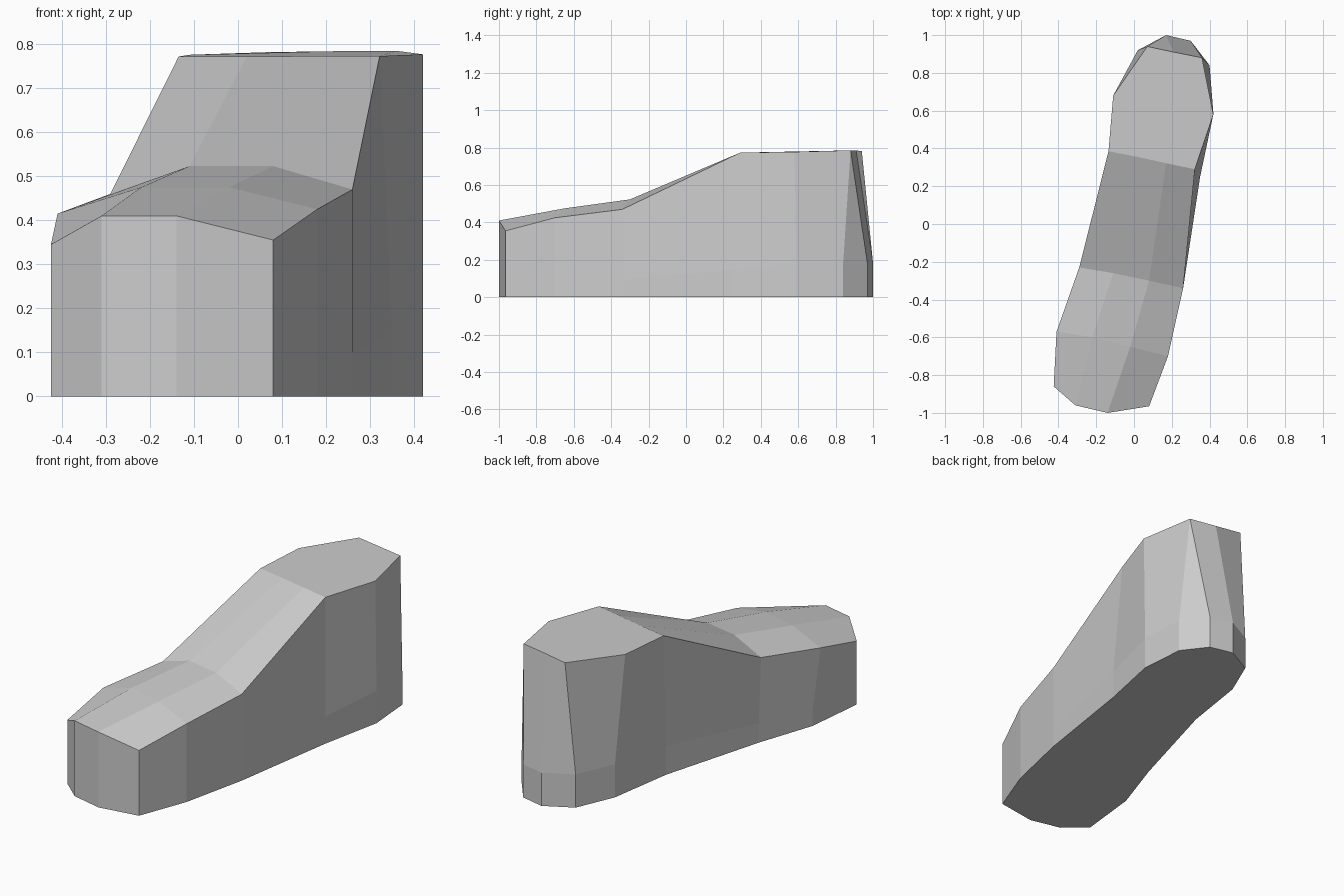
import bpy, bmesh

if "Cube" in bpy.data.objects:
    bpy.data.objects.remove(bpy.data.objects["Cube"])

# Sole outline, counter-clockwise from the toe's left corner
SOLE = [(-.425, -.86), (-.31, -.96), (-.14, -1), (.08, -.965),
        (.18, -.70), (.26, -.34), (.35, .25), (.42, .59),
        (.40, .84), (.30, .97), (.17, 1), (.02, .92),
        (-.07, .71), (-.125, .35), (-.285, -.22), (-.39, -.53)]

# Upper surface: rows across the foot, left to right, toe to ankle
ROWS = [
    [(-.425, -.86, .345), (-.31, -.96, .41), (-.14, -1, .41), (.08, -.965, .355)],
    [(-.41, -.57, .415), (-.22, -.60, .475), (-.02, -.65, .475), (.18, -.70, .425)],
    [(-.29, -.23, .46), (-.11, -.26, .523), (.08, -.30, .523), (.26, -.34, .47)],
    [(-.135, .385, .772), (.02, .355, .772), (.17, .322, .773), (.322, .29, .773)],
]
# Back of the ankle rim, right to left
RIM = [(.42, .58, .777), (.36, .88, .785), (.21, .91, .784),
       (.07, .94, .782), (-.11, .68, .776)]

bm = bmesh.new()
bottom = [bm.verts.new((x, y, 0)) for x, y in SOLE]
welt = [bm.verts.new((x, y, min(.18, .125 + .09 * y))) for x, y in SOLE]
rows = [[bm.verts.new(p) for p in row] for row in ROWS]
rim = [bm.verts.new(p) for p in RIM]

# Upper edge loop matched one to one with the sole outline
side_r, heel, split, inner, side_l = rim
top = (rows[0] + [rows[i][3] for i in (1, 2, 3)]
       + [side_r, heel, heel, split, inner, side_l]
       + [rows[i][0] for i in (3, 2, 1)])


def bridge(low, high):
    for i in range(len(low)):
        j = (i + 1) % len(low)
        loop = [low[i], low[j], high[j]]
        if high[i] is not high[j]:
            loop.append(high[i])
        bm.faces.new(loop)


bridge(bottom, welt)
bridge(welt, top)
bm.faces.new(bottom[::-1])

# Instep and toe cap
for a, b in zip(rows, rows[1:]):
    for i in range(3):
        bm.faces.new((a[i], a[i + 1], b[i + 1], b[i]))

# Flat ankle top
bm.faces.new(rows[3] + rim)

bmesh.ops.recalc_face_normals(bm, faces=bm.faces)
mesh = bpy.data.meshes.new("shoe_body")
bm.to_mesh(mesh)
bm.free()
bpy.context.collection.objects.link(bpy.data.objects.new("shoe_body", mesh))
